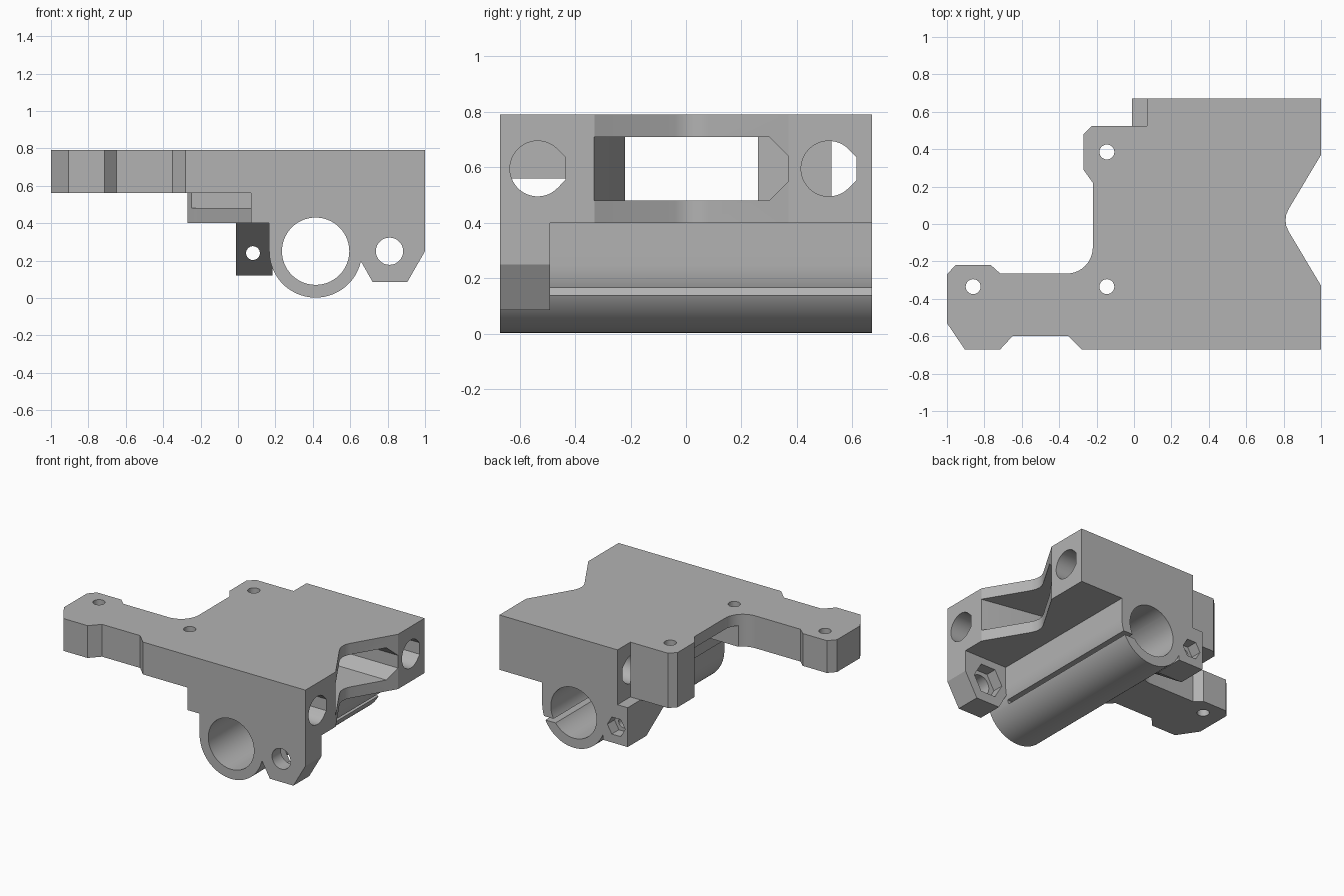
import bpy, bmesh
from math import cos, sin, pi, radians

cube = bpy.data.objects.get("Cube")
if cube:
    bpy.data.objects.remove(cube, do_unlink=True)

grey = bpy.data.materials.new("light_grey_plastic")
grey.use_nodes = True
grey.diffuse_color = (0.45, 0.45, 0.45, 1)
grey.node_tree.nodes["Principled BSDF"].inputs["Base Color"].default_value = (0.45, 0.45, 0.45, 1)


def prism(name, pts, axis, lo, hi):
    """Extrude a 2D outline along an axis; outline uses the other two axes in order."""
    place = {"x": lambda u, v, w: (w, u, v),
             "y": lambda u, v, w: (u, w, v),
             "z": lambda u, v, w: (u, v, w)}[axis]
    bm = bmesh.new()
    ends = [[bm.verts.new(place(u, v, w)) for u, v in pts] for w in (lo, hi)]
    for ring in ends:
        bm.faces.new(ring)
    n = len(pts)
    for i in range(n):
        j = (i + 1) % n
        bm.faces.new((ends[0][i], ends[0][j], ends[1][j], ends[1][i]))
    bmesh.ops.recalc_face_normals(bm, faces=bm.faces)
    mesh = bpy.data.meshes.new(name)
    bm.to_mesh(mesh)
    bm.free()
    mesh.materials.append(grey)
    ob = bpy.data.objects.new(name, mesh)
    bpy.context.collection.objects.link(ob)
    return ob


def arc(cx, cy, r, start, end, n):
    angles = [radians(start + (end - start) * i / n) for i in range(n + 1)]
    return [(cx + r * cos(a), cy + r * sin(a)) for a in angles]


def circle(cx, cy, r, n=40):
    return arc(cx, cy, r, 0, 360, n)[:-1]


def rect(a, b, c, d):
    return [(a, c), (b, c), (b, d), (a, d)]


def combine(target, other, operation):
    other.hide_render = True
    mod = target.modifiers.new(operation.lower(), "BOOLEAN")
    mod.operation, mod.solver, mod.object = operation, "EXACT", other
    bpy.context.view_layer.objects.active = target
    bpy.ops.object.modifier_apply(modifier=mod.name)
    bpy.data.objects.remove(other, do_unlink=True)


FRONT, BACK = -0.67, 0.67
BOTTOM, ARM, TOP = 0.4, 0.56, 0.79

# Main block with the motor arm and the V-shaped notch
outline = [(-1, -0.27), (-0.955, -0.22), (-0.765, -0.22), (-0.715, -0.265)]
outline += arc(-0.36, -0.125, 0.14, -90, 0, 10)
outline += [(-0.22, 0.22), (-0.27, 0.29), (-0.27, 0.48), (-0.225, 0.525),
            (0.07, 0.525), (0.07, BACK), (1, BACK), (1, 0.37), (0.827, 0.08),
            (0.814, 0.05), (0.81, 0.02), (0.814, -0.01), (0.827, -0.04),
            (1, -0.33), (1, FRONT), (-0.28, FRONT), (-0.35, -0.6),
            (-0.65, -0.6), (-0.715, FRONT), (-0.905, FRONT), (-1, -0.53)]
body = prism("carriage_bracket", outline, "z", BOTTOM, TOP)

# Space below the arm
under = [(0.07, -0.8), (0.07, -0.19), (-0.298, 0.33), (-1.1, 0.33), (-1.1, -0.8)]
combine(body, prism("arm_clearance", under, "z", 0.3, ARM), "DIFFERENCE")

# Belt window, flared on the open side, with a bevelled idler recess
window = [(1.1, -0.35), (0.99, -0.33), (0.4, -0.22), (-0.32, -0.22),
          (-0.32, 0.26), (1.1, 0.26)]
combine(body, prism("belt_window", window, "z", 0.48, 0.71), "DIFFERENCE")
recess = [(0.2, 0.48), (0.3, 0.48), (0.37, 0.55), (0.37, 0.64), (0.3, 0.71), (0.2, 0.71)]
combine(body, prism("idler_recess", recess, "x", 0.2, 1.1), "DIFFERENCE")

# Rod bores with a flattened teardrop towards the back
for y in (-0.535, 0.515):
    tear = arc(y, 0.595, 0.1, 45, 315, 36) + [(y + 0.1, 0.554), (y + 0.1, 0.636)]
    combine(body, prism("rod_bore", tear, "x", 0.07, 1.1), "DIFFERENCE")

# Bearing housing: round below, straight walls up to the block
housing = arc(0.415, 0.25, 0.248, 180, 360, 40) + [(0.663, 0.45), (0.167, 0.45)]
combine(body, prism("bearing_housing", housing, "y", FRONT, BACK), "UNION")

# Front rod lug
lug = [(0.62, 0.45), (0.62, 0.2), (0.655, 0.2), (0.72, 0.085), (0.905, 0.085),
       (1, 0.25), (1, 0.45)]
combine(body, prism("front_lug", lug, "y", FRONT, -0.49), "UNION")

# Rear belt lug with a sloping underside
slope = [(BACK, 0.12), (BACK, BOTTOM), (0.05, BOTTOM), (0.46, 0.12)]
combine(body, prism("rear_lug", slope, "x", -0.01, 0.185), "UNION")

# Bearing bore and clamp slit
combine(body, prism("bearing_bore", circle(0.415, 0.25, 0.18, 56), "y", -0.8, 0.8), "DIFFERENCE")
combine(body, prism("clamp_slit", rect(0.5, 0.72, 0.14, 0.165), "y", -0.49, 0.8), "DIFFERENCE")

# Lug holes with hexagonal nut traps on their back faces
for x, z, r, hex_r, y in ((0.81, 0.25, 0.073, 0.115, -0.49), (0.08, 0.24, 0.037, 0.07, BACK)):
    combine(body, prism("lug_hole", circle(x, z, r, 28), "y", -0.8, y + 0.1), "DIFFERENCE")
    combine(body, prism("nut_trap", circle(x, z, hex_r, 6), "y", y - 0.08, y + 0.1), "DIFFERENCE")

# Vertical screw holes
for x, y in ((-0.86, -0.335), (-0.145, -0.335), (-0.145, 0.385)):
    combine(body, prism("screw_hole", circle(x, y, 0.04, 24), "z", 0.3, 0.9), "DIFFERENCE")

# Smooth bores, keep edges sharp
bpy.ops.object.select_all(action="DESELECT")
body.select_set(True)
bpy.context.view_layer.objects.active = body
bpy.ops.object.shade_smooth_by_angle(angle=radians(25))
